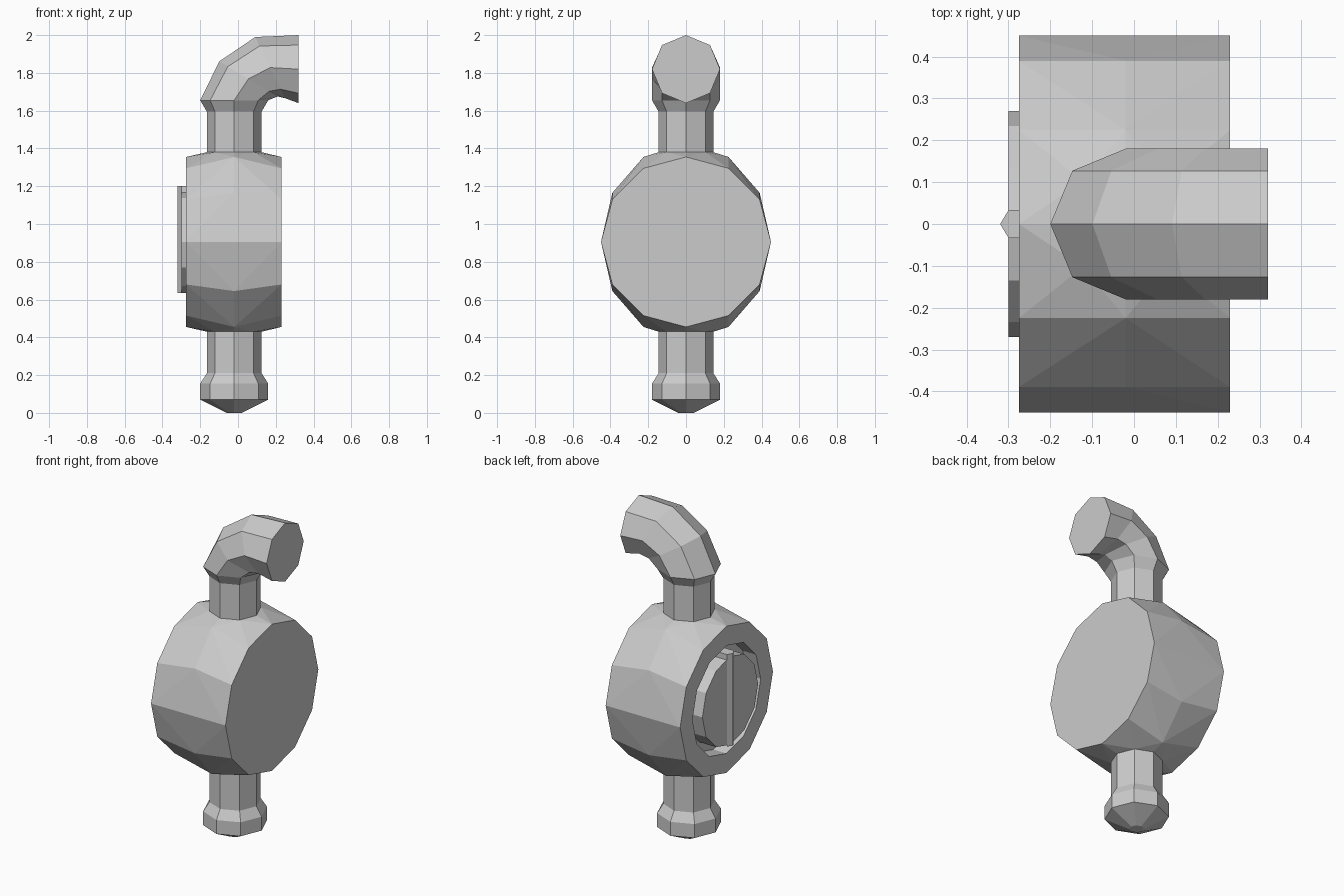
import bpy, bmesh
from math import sin, cos, pi, radians
from mathutils import Vector

if "Cube" in bpy.data.objects:
    bpy.data.objects.remove(bpy.data.objects["Cube"])

grey = bpy.data.materials.new("plain grey")
grey.use_nodes = True
grey.diffuse_color = (0.6, 0.6, 0.6, 1)
grey.node_tree.nodes["Principled BSDF"].inputs["Base Color"].default_value = (0.6, 0.6, 0.6, 1)

AXIS_X, MID_Z = -0.02, 0.905
PIPE_R, FLARE_R = 0.145, 0.18


def finish(bm, name):
    bmesh.ops.recalc_face_normals(bm, faces=bm.faces)
    mesh = bpy.data.meshes.new(name)
    bm.to_mesh(mesh)
    bm.free()
    mesh.materials.append(grey)
    obj = bpy.data.objects.new(name, mesh)
    bpy.context.collection.objects.link(obj)
    return obj


def ring(center, u, v, radius, sides):
    """Points of a polygon around center in the plane of u and v."""
    c, u, v = Vector(center), Vector(u), Vector(v)
    return [c + radius * (cos(2 * pi * i / sides) * u + sin(2 * pi * i / sides) * v)
            for i in range(sides)]


def loft(name, rings, cap_start=False, cap_end=False):
    """Skin a list of point rings."""
    bm = bmesh.new()
    loops = [[bm.verts.new(p) for p in r] for r in rings]
    n = len(loops[0])
    for a, b in zip(loops, loops[1:]):
        for i in range(n):
            j = (i + 1) % n
            bm.faces.new((a[i], a[j], b[j], b[i]))
    if cap_start:
        bm.faces.new(loops[0][::-1])
    if cap_end:
        bm.faces.new(loops[-1])
    return finish(bm, name)


X, Y, Z = (1, 0, 0), (0, 1, 0), (0, 0, 1)


def pipe_ring(z, radius):
    return ring((AXIS_X, 0, z), X, Y, radius, 8)


# Drum body: two end polygons, a fuller middle ring and the pipe openings
points = []
for x in (-0.275, 0.23):
    points += ring((x, 0, MID_Z), Y, Z, 0.45, 12)
for sy in (-1, 1):
    points.append((AXIS_X, sy * 0.45, MID_Z))
    for sz in (-1, 1):
        points += [(AXIS_X, sy * y, MID_Z + sz * h) for y, h in ((0.39, 0.26), (0.225, 0.45))]
for sz in (-1, 1):
    points += pipe_ring(MID_Z + sz * 0.475, PIPE_R)

bm = bmesh.new()
for p in points:
    bm.verts.new(p)
bmesh.ops.convex_hull(bm, input=bm.verts)
bmesh.ops.dissolve_limit(bm, angle_limit=radians(1.5), verts=bm.verts, edges=bm.edges)
bm.normal_update()
openings = [f for f in bm.faces if abs(f.normal.z) > 0.999]
bmesh.ops.delete(bm, geom=openings, context='FACES_ONLY')

# Round recess for the dial
dial_side = [f for f in bm.faces if f.normal.x < -0.99]
bmesh.ops.inset_region(bm, faces=dial_side, thickness=0.115, use_even_offset=True)
floor = bmesh.ops.extrude_discrete_faces(bm, faces=dial_side)["faces"]
bmesh.ops.translate(bm, vec=(0.09, 0, 0), verts=list({v for f in floor for v in f.verts}))
finish(bm, "drum_body")

# Lower pipe with flared, pointed foot
loft("lower_pipe", [pipe_ring(z, r) for z, r in (
    (0, 0.04), (0.07, FLARE_R), (0.155, FLARE_R), (0.21, PIPE_R), (0.43, PIPE_R))], cap_start=True)

# Upper pipe and flared elbow bending sideways
elbow = [pipe_ring(1.38, PIPE_R), pipe_ring(1.595, PIPE_R)]
for x, z, angle in ((AXIS_X, 1.655, 0), (0.055, 1.768, 31), (0.17, 1.828, 64), (0.32, 1.82, 90)):
    a = radians(angle)
    elbow.append(ring((x, 0, z), (cos(a), 0, -sin(a)), Y, FLARE_R, 8))
loft("upper_pipe_elbow", elbow, cap_end=True)

# Dial disc
loft("dial", [ring((x, 0, MID_Z), Y, Z, 0.27, 12) for x in (-0.185, -0.30)], cap_end=True)

# Pointer: a ridge across the dial that folds over its upper rim
profile = ((-0.19, 0.033), (-0.30, 0.033), (-0.32, 0), (-0.30, -0.033), (-0.19, -0.033))
loft("dial_pointer_tab", [[(x, y, z) for x, y in profile] for z in (1.15, 1.20)], True, True)
loft("dial_pointer_ridge", [[(x, y, z) for x, y in profile[1:4]] for z in (0.635, 1.15)], True, True)
